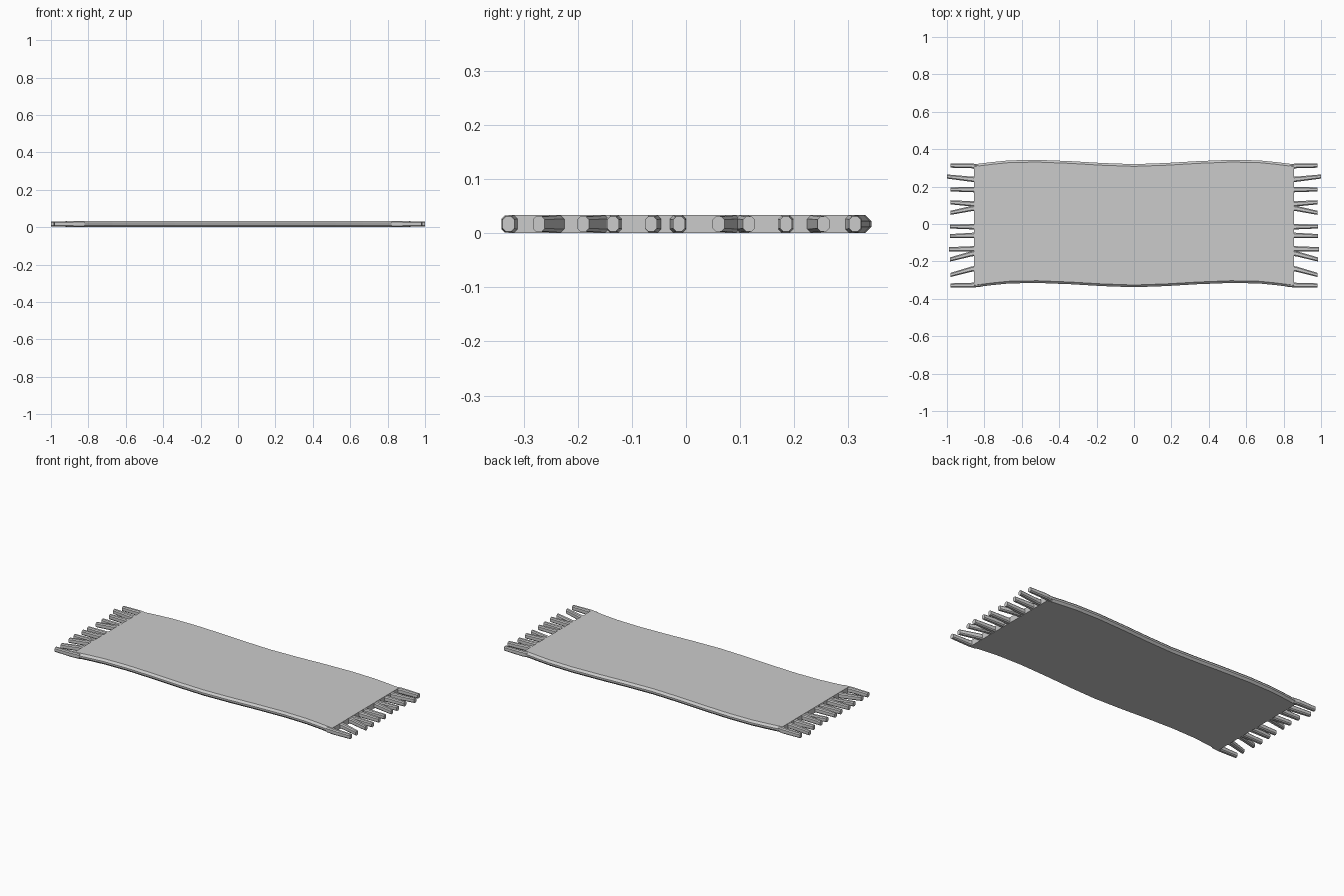
import bpy, bmesh

if "Cube" in bpy.data.objects:
    bpy.data.objects.remove(bpy.data.objects["Cube"])

Z_MID = 0.017


def sweep(name, stations, chamfer):
    """Chamfered bar along x; each station is (x, y centre, half width, half height)."""
    bm = bmesh.new()
    rings = []
    for x, y, w, h in stations:
        c = min(chamfer, w * 0.5, h * 0.7)
        prof = [(w, h - c), (w - c, h), (c - w, h), (-w, h - c),
                (-w, c - h), (c - w, -h), (w - c, -h), (w, c - h)]
        rings.append([bm.verts.new((x, y + dy, Z_MID + dz)) for dy, dz in prof])
    for a, b in zip(rings, rings[1:]):
        for i in range(8):
            j = (i + 1) % 8
            bm.faces.new((a[i], a[j], b[j], b[i]))
    bm.faces.new(rings[0])
    bm.faces.new(rings[-1][::-1])
    bmesh.ops.recalc_face_normals(bm, faces=bm.faces)
    me = bpy.data.meshes.new(name)
    bm.to_mesh(me)
    bm.free()
    ob = bpy.data.objects.new(name, me)
    bpy.context.collection.objects.link(ob)
    return ob


# Woven body: the whole strip shifts sideways in a gentle wave
wave = [(0, -0.009), (0.17, -0.003), (0.34, 0.007), (0.52, 0.014),
        (0.67, 0.011), (0.76, 0.002), (0.855, -0.010)]
half = [(x, y, 0.329, 0.017) for x, y in wave]
sweep("rug_body", [(-x, y, w, h) for x, y, w, h in half[:0:-1]] + half, 0.012)

# Fringe strands: (root y, tip y, tip x), mirrored to the other end
strands = [(0.301, 0.312, 0.982), (0.236, 0.254, 1.0), (0.184, 0.185, 0.98),
           (0.106, 0.116, 0.98), (0.088, 0.060, 0.98), (-0.015, -0.013, 0.985),
           (-0.060, -0.065, 0.985), (-0.132, -0.135, 0.99),
           (-0.152, -0.190, 0.985), (-0.234, -0.272, 0.98),
           (-0.320, -0.328, 0.98)]
for n, (root, tip, end) in enumerate(strands):
    if n in (0, len(strands) - 1):
        mid = (0.87, tip * 0.95 + root * 0.05, 0.013, 0.0155)
    else:
        mid = (0.87, root + (tip - root) * 0.2, 0.014, 0.0155)
    ob = sweep("fringe_strand", [(0.82, root, 0.016, 0.0155), mid,
                                 (end, tip, 0.011, 0.0135)], 0.006)
    m = ob.modifiers.new("mirror", 'MIRROR')
    m.use_axis = (True, False, False)
